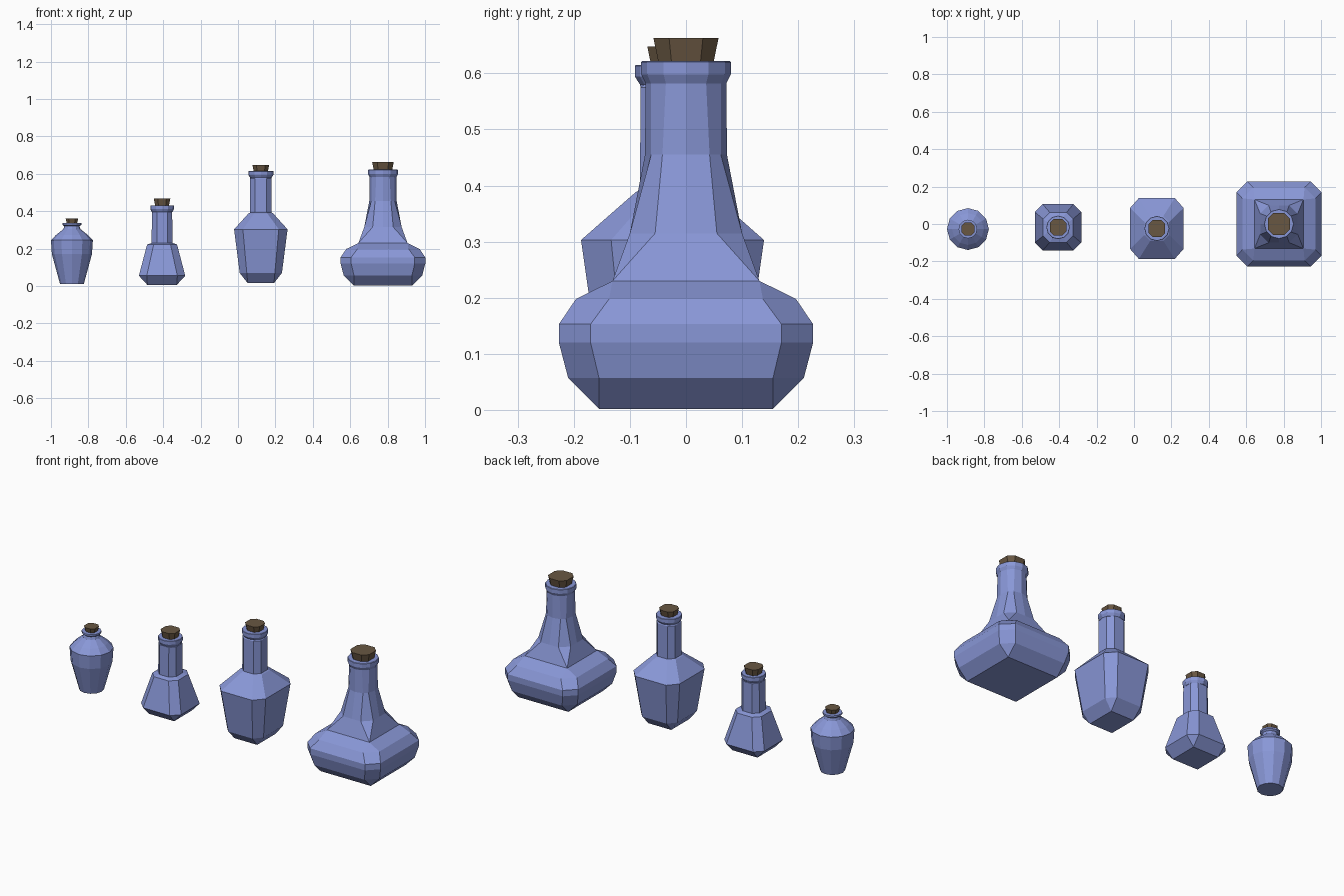
import bpy, bmesh, math

if "Cube" in bpy.data.objects:
    bpy.data.objects.remove(bpy.data.objects["Cube"])

def material(name, color):
    m = bpy.data.materials.new(name)
    m.diffuse_color = (*color, 1)
    m.use_nodes = True
    m.node_tree.nodes["Principled BSDF"].inputs["Base Color"].default_value = m.diffuse_color
    return m

GLASS = material("blue_glass", (0.25, 0.31, 0.68))
CORK = material("cork", (0.14, 0.095, 0.055))

# Ring styles: half width a, half length of flat side b, reach on the axes m
def square(z, a):
    return (z, a, a, a, 1)

def cut(z, a, b, sy=1):
    return (z, a, b, a, sy)

def rounded(z, r):
    return (z, r * 0.866, r * 0.5, r, 1)

def loft(name, rings, centre, mat):
    bm = bmesh.new()
    loops = []
    for z, a, b, m, sy in rings:
        pts = []
        for k in range(4):
            c, s = round(math.cos(k * math.pi / 2)), round(math.sin(k * math.pi / 2))
            for x, y in ((m, 0), (a, b), (b, a)):
                pts.append((x * c - y * s, (x * s + y * c) * sy, z))
        loops.append([bm.verts.new(p) for p in pts])
    for lo, hi in zip(loops, loops[1:]):
        for i in range(12):
            j = (i + 1) % 12
            bm.faces.new((lo[i], lo[j], hi[j], hi[i]))
    bm.faces.new(loops[0][::-1])
    bm.faces.new(loops[-1])
    bmesh.ops.remove_doubles(bm, verts=bm.verts, dist=0.0005)
    bmesh.ops.dissolve_limit(bm, angle_limit=0.02, verts=bm.verts, edges=bm.edges)
    bmesh.ops.recalc_face_normals(bm, faces=bm.faces)
    me = bpy.data.meshes.new(name)
    bm.to_mesh(me)
    bm.free()
    me.materials.append(mat)
    ob = bpy.data.objects.new(name, me)
    ob.location = (*centre, 0)
    bpy.context.collection.objects.link(ob)

def lip(neck, r, z0, z1):
    h = z1 - z0
    return [rounded(z0, neck), rounded(z0 + h * 0.4, r),
            rounded(z1 - h * 0.05, r), rounded(z1, r * 0.97)]

def cork(name, centre, z0, z1, r0, r1):
    loft(name, [cut(z0 - 0.01, r0 * 0.95, r0 * 0.5), cut(z1, r1, r1 * 0.52)], centre, CORK)

# Small round jar
c = (-0.888, -0.027)
loft("round_jar", [rounded(z, r) for z, r in (
    (0.012, 0.064), (0.17, 0.107), (0.245, 0.112), (0.273, 0.085),
    (0.305, 0.045), (0.318, 0.041))] + lip(0.041, 0.05, 0.32, 0.337), c, GLASS)
cork("round_jar_cork", c, 0.337, 0.362, 0.027, 0.034)

# Conical flask with a straight neck
c = (-0.406, -0.018)
loft("cone_flask", [square(0.005, 0.078), cut(0.055, 0.124, 0.082),
    cut(0.222, 0.08, 0.045), cut(0.23, 0.056, 0.028), cut(0.395, 0.054, 0.028)]
    + lip(0.056, 0.063, 0.397, 0.431), c, GLASS)
cork("cone_flask_cork", c, 0.431, 0.467, 0.037, 0.044)

# Tall shouldered bottle, deeper than wide
c = (0.122, -0.024)
loft("shouldered_bottle", [cut(0.015, 0.07, 0.07, 1.15), cut(0.07, 0.113, 0.075, 1.15),
    cut(0.303, 0.143, 0.096, 1.14), cut(0.388, 0.066, 0.035), cut(0.392, 0.058, 0.03),
    cut(0.575, 0.057, 0.03)] + lip(0.058, 0.067, 0.58, 0.615), c, GLASS)
cork("shouldered_bottle_cork", c, 0.615, 0.648, 0.038, 0.045)

# Large wide decanter with a flared neck
c = (0.775, 0)
loft("wide_decanter", [square(0.002, 0.155), cut(0.057, 0.21, 0.155),
    cut(0.12, 0.2265, 0.17), cut(0.153, 0.2265, 0.17), cut(0.198, 0.196, 0.137),
    square(0.23, 0.131), cut(0.315, 0.1, 0.055), (0.455, 0.062, 0.042, 0.073, 1),
    rounded(0.58, 0.072)] + lip(0.072, 0.08, 0.582, 0.622), c, GLASS)
cork("wide_decanter_cork", c, 0.622, 0.663, 0.05, 0.058)
